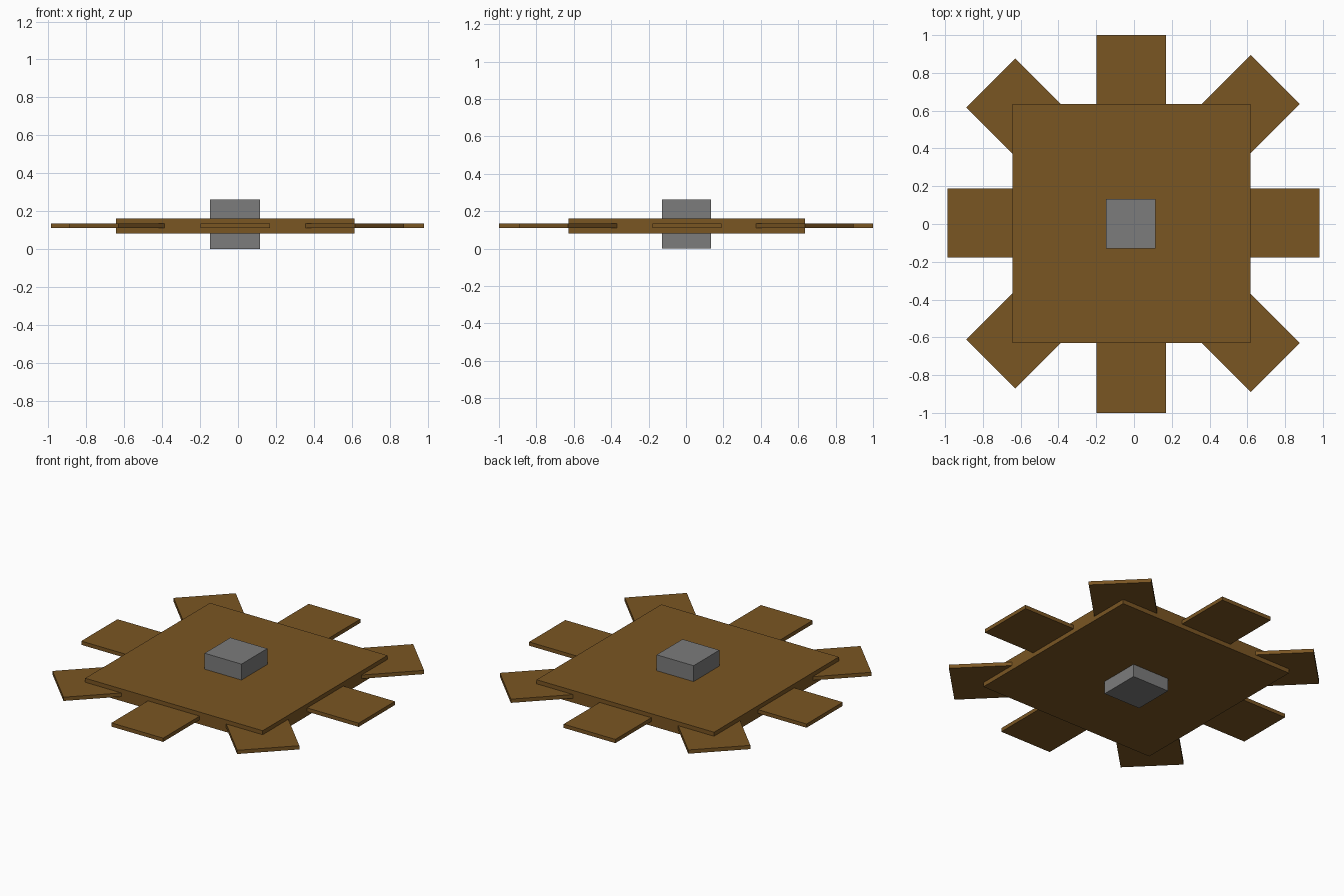
import bpy
import math

if "Cube" in bpy.data.objects:
    bpy.data.objects.remove(bpy.data.objects["Cube"])


def material(name, rgb):
    mat = bpy.data.materials.new(name)
    mat.diffuse_color = (*rgb, 1.0)
    mat.use_nodes = True
    mat.node_tree.nodes["Principled BSDF"].inputs["Base Color"].default_value = mat.diffuse_color
    return mat


brown = material("wood brown", (0.195, 0.092, 0.0165))
grey = material("metal grey", (0.2, 0.2, 0.2))


def box(name, centre, size, mat, angle=0.0):
    bpy.ops.mesh.primitive_cube_add(size=1, location=centre,
                                    rotation=(0, 0, math.radians(angle)))
    obj = bpy.context.object
    obj.name = name
    obj.scale = size
    obj.data.materials.append(mat)
    return obj


# Square central slab
box("slab", (-0.014, 0.003, 0.121), (1.26, 1.265, 0.078), brown)

# Square axle block passing through the slab
box("axle", (-0.016, 0.002, 0.131), (0.262, 0.262, 0.262), grey)

# Four crossing planks whose ends form the eight paddles
planks = [
    ("plank_across", -0.003, 0.005, 1.97, 0),
    ("plank_lengthwise", -0.015, 0.0, 2.0, 90),
    ("plank_diagonal_a", -0.006, 0.012, 2.13, 45),
    ("plank_diagonal_b", -0.006, -0.007, 2.13, -45),
]
for name, x, y, length, angle in planks:
    box(name, (x, y, 0.122), (length, 0.367, 0.024), brown, angle)
